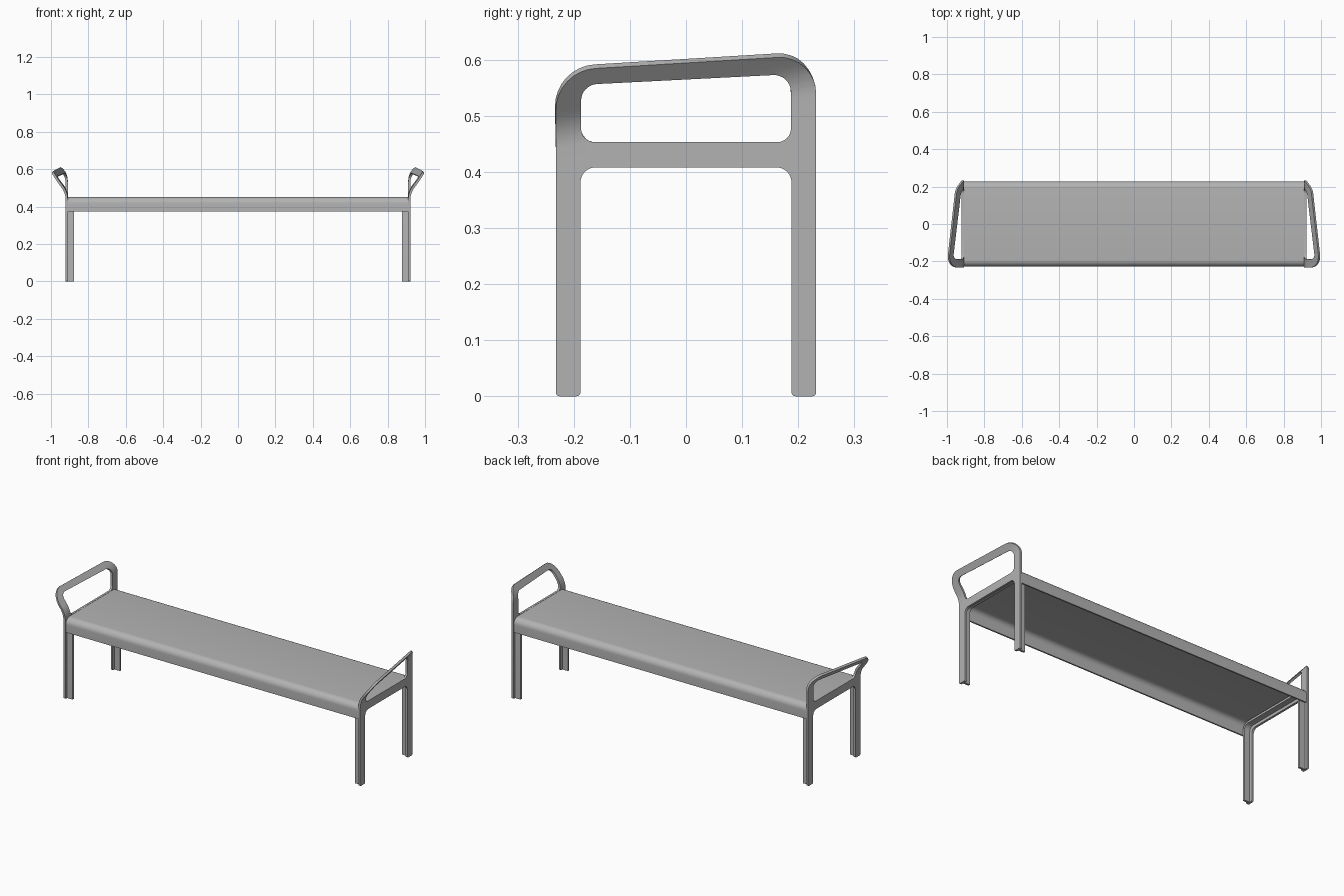
import bpy, bmesh, math
from mathutils import Vector

if "Cube" in bpy.data.objects:
    bpy.data.objects.remove(bpy.data.objects["Cube"])

metal = bpy.data.materials.new("grey metal")
metal.use_nodes = True
grey = (0.45, 0.45, 0.45, 1)
metal.diffuse_color = grey
metal.node_tree.nodes["Principled BSDF"].inputs["Base Color"].default_value = grey

OUTER, INNER = 0.922, 0.91   # outer and inner faces of the end plates


def rounded(corners, steps=8, closed=True):
    """Points of a (y, z) path whose corners (y, z, radius) are filleted."""
    out = []
    n = len(corners)
    for i, (y, z, r) in enumerate(corners):
        p = Vector((y, z))
        if r == 0 or (not closed and i in (0, n - 1)):
            out.append(p)
            continue
        a = (Vector(corners[i - 1][:2]) - p).normalized()
        b = (Vector(corners[(i + 1) % n][:2]) - p).normalized()
        half = a.angle(b) / 2
        centre = p + (a + b).normalized() * (r / math.sin(half))
        start = p + a * (r / math.tan(half)) - centre
        end = p + b * (r / math.tan(half)) - centre
        for k in range(steps + 1):
            t = k / steps
            total = start.angle(end)
            out.append(centre + (start * math.sin((1 - t) * total)
                                 + end * math.sin(t * total)) / math.sin(total))
    return out


def finish(name, bm, thickness, mirror):
    """Thicken a sheet, mirror it if asked, and shade it."""
    mesh = bpy.data.meshes.new(name)
    bm.to_mesh(mesh)
    bm.free()
    mesh.materials.append(metal)
    ob = bpy.data.objects.new(name, mesh)
    bpy.context.collection.objects.link(ob)
    solid = ob.modifiers.new("thickness", "SOLIDIFY")
    solid.thickness = thickness
    solid.offset = -1
    solid.use_even_offset = True
    if mirror:
        ob.modifiers.new("mirror", "MIRROR").use_axis = (True, False, False)
    bpy.ops.object.select_all(action="DESELECT")
    ob.select_set(True)
    bpy.context.view_layer.objects.active = ob
    bpy.ops.object.convert(target="MESH")
    bpy.ops.object.shade_smooth_by_angle(angle=math.radians(35))
    return ob


def swept_strip(name, path, x0, x1, thickness, mirror):
    """Sheet made by running a (y, z) path along x."""
    bm = bmesh.new()
    rows = [[bm.verts.new((x, p.x, p.y)) for x in (x0, x1)] for p in path]
    for a, b in zip(rows, rows[1:]):
        bm.faces.new((a[0], a[1], b[1], b[0]))
    return finish(name, bm, thickness, mirror)


# Seat: one sheet folded down at the front and back
swept_strip("seat", rounded([(-0.228, 0.373, 0), (-0.228, 0.452, 0.035),
                             (0.228, 0.452, 0.035), (0.228, 0.373, 0)], closed=False),
            -INNER, INNER, 0.008, False)

# Ribs: stiffening strip running up each leg and under the seat
swept_strip("leg_ribs", rounded([(-0.216, 0, 0), (-0.216, 0.436, 0.04),
                                 (0.216, 0.436, 0.04), (0.216, 0, 0)], closed=False),
            0.877, INNER + 0.002, 0.012, True)

# End frames: flat plate with legs, crossbar and armrest opening
outline = rounded([(-0.232, 0, 0.007), (-0.188, 0, 0.007), (-0.188, 0.408, 0.027),
                   (0.188, 0.408, 0.027), (0.188, 0, 0.007), (0.232, 0, 0.007),
                   (0.232, 0.608, 0.065), (-0.232, 0.58, 0.075)])
opening = rounded([(-0.187, 0.453, 0.024), (0.187, 0.453, 0.024),
                   (0.187, 0.574, 0.03), (-0.187, 0.555, 0.03)])
bm = bmesh.new()
for loop in (outline, opening):
    vs = [bm.verts.new((OUTER, p.x, p.y)) for p in loop]
    for a, b in zip(vs, vs[1:] + vs[:1]):
        bm.edges.new((a, b))
bmesh.ops.triangle_fill(bm, use_beauty=True, edges=bm.edges[:])

# Armrests: the plate top rolls outward above a sloping bend line
SLOPE, RADIUS, ANGLE = 0.21, 0.1, math.radians(37)


def bend_start(y):
    return 0.488 + SLOPE * y


for k in range(14):
    bmesh.ops.bisect_plane(bm, geom=bm.verts[:] + bm.edges[:] + bm.faces[:], dist=1e-5,
                           plane_co=(0, 0, bend_start(0) + k * 0.0085),
                           plane_no=(0, -SLOPE, 1))
bmesh.ops.recalc_face_normals(bm, faces=bm.faces[:])
if sum(f.normal.x for f in bm.faces) < 0:
    bmesh.ops.reverse_faces(bm, faces=bm.faces[:])
arc = RADIUS * math.sin(ANGLE)
for v in bm.verts:
    s = max(0, v.co.z - bend_start(v.co.y))
    bent = min(s, arc)
    v.co.x += RADIUS - math.sqrt(RADIUS ** 2 - bent ** 2) + (s - bent) * math.tan(ANGLE)
finish("end_frames", bm, OUTER - INNER, True)
